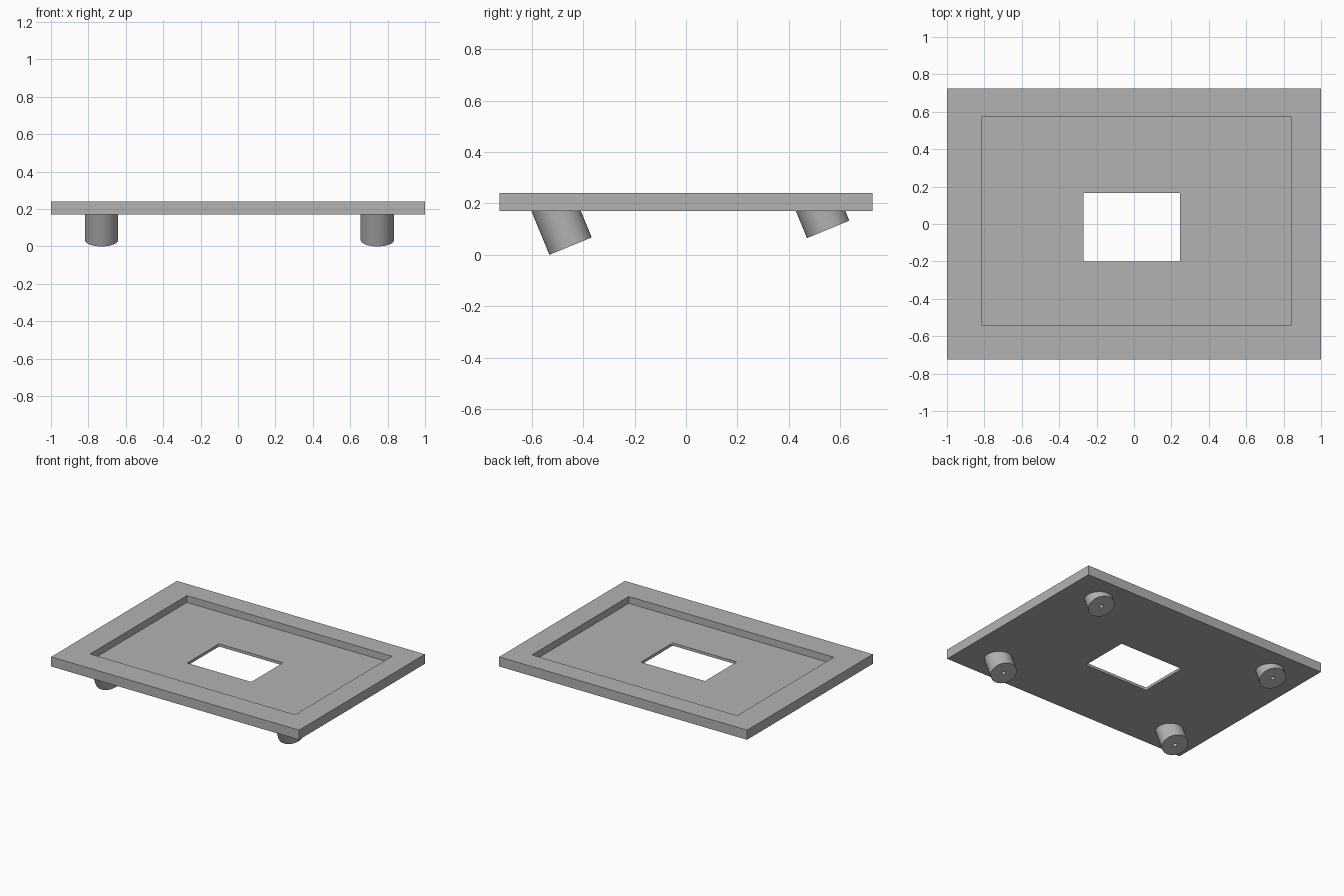
import bpy, bmesh, math
from mathutils import Vector

cube = bpy.data.objects.get("Cube")
if cube:
    bpy.data.objects.remove(cube, do_unlink=True)

grey = bpy.data.materials.new("plain_grey")
grey.use_nodes = True
colour = (0.45, 0.45, 0.45, 1)
grey.diffuse_color = colour
grey.node_tree.nodes["Principled BSDF"].inputs["Base Color"].default_value = colour

BASE, FLOOR, TOP = 0.17, 0.19, 0.24
TILT = math.radians(22.4)
LEG_R, HOLE_R, SIDES = 0.089, 0.013, 48


def finish(bm, name):
    bmesh.ops.recalc_face_normals(bm, faces=bm.faces)
    mesh = bpy.data.meshes.new(name)
    bm.to_mesh(mesh)
    bm.free()
    mesh.materials.append(grey)
    obj = bpy.data.objects.new(name, mesh)
    bpy.context.collection.objects.link(obj)
    return obj


def bridge(bm, a, b):
    n = len(a)
    for i in range(n):
        j = (i + 1) % n
        bm.faces.new((a[i], a[j], b[j], b[i]))


def rectangle(bm, bounds, z):
    x0, x1, y0, y1 = bounds
    return [bm.verts.new((x, y, z)) for x, y in ((x0, y0), (x1, y0), (x1, y1), (x0, y1))]


# Tray: outer rim, recessed floor and window, as a closed loop of rings
outer = (-1, 1, -0.725, 0.725)
recess = (-0.815, 0.84, -0.54, 0.575)
window = (-0.27, 0.247, -0.2, 0.167)
bm = bmesh.new()
rings = [rectangle(bm, b, z) for b, z in (
    (outer, BASE), (outer, TOP), (recess, TOP),
    (recess, FLOOR), (window, FLOOR), (window, BASE))]
for k in range(len(rings)):
    bridge(bm, rings[k], rings[(k + 1) % len(rings)])
# Slightly rounded window corners
corners = [e for a, b in zip(rings[4], rings[5]) for e in a.link_edges if e.other_vert(a) == b]
bmesh.ops.bevel(bm, geom=corners, offset=0.008, segments=3, profile=0.5, affect='EDGES')
finish(bm, "tray")


# Tilted legs: flush with the tray underside, with a blind screw hole in the foot
def leg(name, x, y, z):
    centre = Vector((x, y, z))
    across = Vector((0, math.cos(TILT), math.sin(TILT)))
    axis = Vector((0, -math.sin(TILT), math.cos(TILT)))
    bm = bmesh.new()

    def foot_and_top(radius):
        foot, top = [], []
        for i in range(SIDES):
            a = math.tau * i / SIDES
            p = centre + radius * (Vector((math.cos(a), 0, 0)) + across * math.sin(a))
            foot.append(bm.verts.new(p))
            top.append(bm.verts.new(p + axis * ((BASE - p.z) / axis.z)))
        return foot, top

    foot, top = foot_and_top(LEG_R)
    hole_foot, hole_top = foot_and_top(HOLE_R)
    bridge(bm, foot, top)
    bridge(bm, hole_foot, foot)
    bridge(bm, hole_top, hole_foot)
    bridge(bm, top, hole_top)
    obj = finish(bm, name)
    bpy.ops.object.select_all(action='DESELECT')
    obj.select_set(True)
    bpy.context.view_layer.objects.active = obj
    bpy.ops.object.shade_smooth_by_angle(angle=math.radians(30))


for side, x in (("right", -0.73), ("left", 0.745)):
    leg("front_leg_" + side, x, -0.449, 0.034)
    leg("back_leg_" + side, x, 0.553, 0.099)
